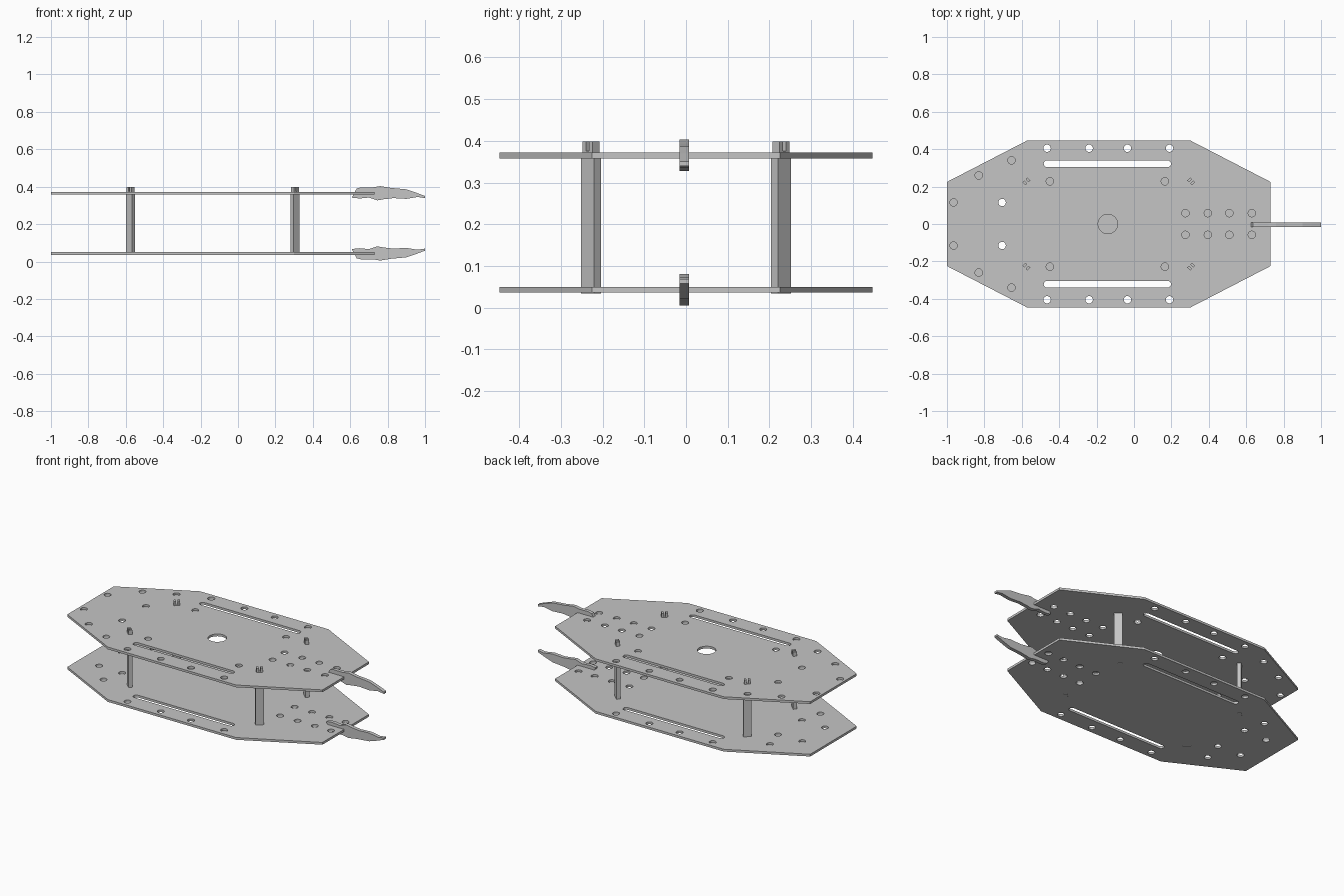
import bpy
import bmesh
from math import cos, sin, pi, radians
from mathutils import Matrix

cube = bpy.data.objects.get("Cube")
if cube:
    bpy.data.objects.remove(cube, do_unlink=True)

grey = bpy.data.materials.new("plain grey")
grey.use_nodes = True
colour = (0.56, 0.56, 0.56, 1)
grey.diffuse_color = colour
grey.node_tree.nodes["Principled BSDF"].inputs["Base Color"].default_value = colour


def sheet(name, loops, thickness, matrix):
    """Flat sheet cut to the first loop, with the other loops as holes."""
    curve = bpy.data.curves.new(name + "_outline", "CURVE")
    curve.dimensions = "2D"
    curve.fill_mode = "BOTH"
    curve.extrude = thickness / 2
    for loop in loops:
        spline = curve.splines.new("POLY")
        spline.points.add(len(loop) - 1)
        for point, (x, y) in zip(spline.points, loop):
            point.co = (x, y, 0, 1)
        spline.use_cyclic_u = True
        spline.use_smooth = False
    temp = bpy.data.objects.new(name + "_outline", curve)
    bpy.context.collection.objects.link(temp)
    graph = bpy.context.evaluated_depsgraph_get()
    mesh = bpy.data.meshes.new_from_object(temp.evaluated_get(graph))
    bpy.data.objects.remove(temp, do_unlink=True)
    bpy.data.curves.remove(curve)
    bm = bmesh.new()
    bm.from_mesh(mesh)
    bmesh.ops.remove_doubles(bm, verts=bm.verts, dist=1e-5)
    bmesh.ops.recalc_face_normals(bm, faces=bm.faces)
    bm.transform(matrix)
    bm.to_mesh(mesh)
    bm.free()
    mesh.name = name
    mesh.materials.clear()
    mesh.materials.append(grey)
    obj = bpy.data.objects.new(name, mesh)
    bpy.context.collection.objects.link(obj)
    return obj


def hole(x, y, r=0.02, n=16):
    return [(x + r * cos(2 * pi * i / n), y + r * sin(2 * pi * i / n)) for i in range(n)]


def slot(x0, x1, y, r=0.018, n=6):
    right = [(x1 + r * cos(a), y + r * sin(a)) for a in (pi * i / n - pi / 2 for i in range(n + 1))]
    left = [(x0 + r * cos(a), y + r * sin(a)) for a in (pi * i / n + pi / 2 for i in range(n + 1))]
    return right + left


def pairs(points):
    return [hole(x, s * y) for x, y in points for s in (1, -1)]


# Chassis plates: shared outline, slots and edge holes
outline = [(-1, -0.225), (-0.57, -0.447), (0.30, -0.447), (0.73, -0.225),
           (0.73, 0.225), (0.30, 0.447), (-0.57, 0.447), (-1, 0.225)]
shared = [outline] + [slot(-0.465, 0.18, y) for y in (-0.322, 0.322)]
shared += pairs([(x, 0.405) for x in (-0.465, -0.24, -0.035, 0.19)] + [(-0.705, 0.115)])

upper_holes = pairs([(-0.83, 0.26), (-0.655, 0.34), (-0.965, 0.115), (-0.45, 0.228), (0.165, 0.228)]
                    + [(x, 0.058) for x in (0.275, 0.395, 0.51, 0.63)])
upper_holes.append(hole(-0.14, 0, 0.052, 32))
lower_holes = pairs([(-0.865, 0.11), (-0.74, 0.245)]
                    + [(x, 0.07) for x in (0.335, 0.453, 0.57, 0.68)])

LOW, HIGH = 0.043, 0.365
sheet("lower_plate", shared + lower_holes, 0.014, Matrix.Translation((0, 0, LOW)))
sheet("upper_plate", shared + upper_holes, 0.014, Matrix.Translation((0, 0, HIGH)))

# Wavy tail fins, mirrored vertically between the two plates
fin = [(0.61, -0.02), (0.635, 0.026), (0.66, 0.032), (0.72, 0.031), (0.76, 0.038),
       (0.82, 0.028), (0.90, 0.021), (0.95, 0.004), (1.0, -0.015), (1.0, -0.026),
       (0.96, -0.02), (0.90, -0.03), (0.83, -0.026), (0.78, -0.032), (0.745, -0.038),
       (0.70, -0.023), (0.65, -0.028), (0.61, -0.024)]
upright = Matrix.Rotation(pi / 2, 4, "X")
for name, z, flip in (("lower_fin", LOW, -1), ("upper_fin", HIGH, 1)):
    profile = [(x, flip * h) for x, h in fin]
    sheet(name, [profile], 0.022, Matrix.Translation((0, -0.004, z)) @ upright)

# Diagonal support posts with a notched tab through the upper plate
post = [(-0.023, 0.034), (0.023, 0.034), (0.023, 0.358), (0.018, 0.358), (0.018, 0.398),
        (0.005, 0.398), (0.005, 0.375), (-0.005, 0.375), (-0.005, 0.398),
        (-0.018, 0.398), (-0.018, 0.358), (-0.023, 0.358)]
for end, x, ex in (("left", 0.305, 1), ("right", -0.575, -1)):
    for side, ey in (("front", -1), ("back", 1)):
        turn = Matrix.Rotation(radians(-43 * ex * ey), 4, "Z")
        place = Matrix.Translation((x, 0.228 * ey, 0))
        sheet(f"{side}_{end}_post", [post], 0.023, place @ turn @ upright)
